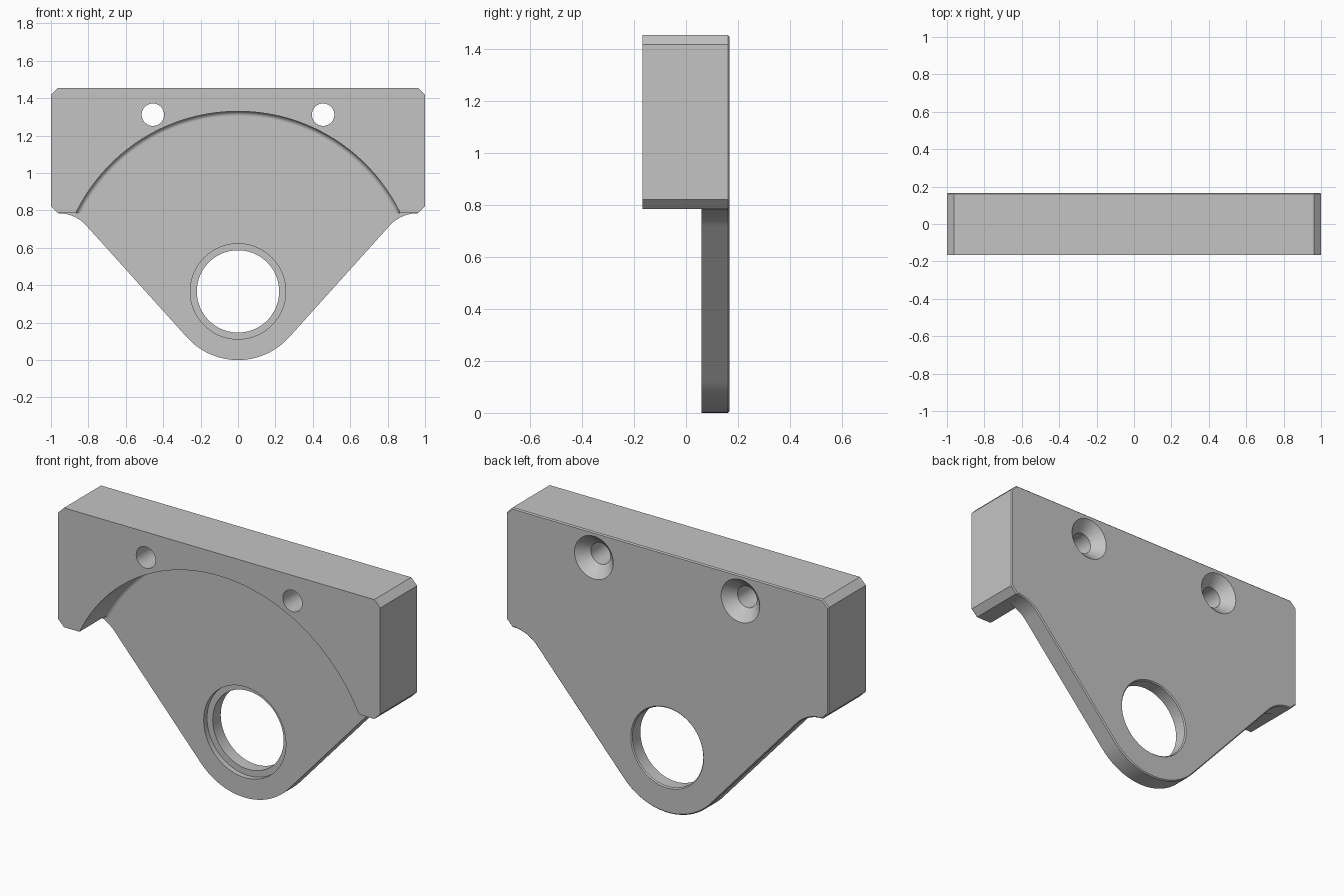
import bpy, bmesh, math

if "Cube" in bpy.data.objects:
    bpy.data.objects.remove(bpy.data.objects["Cube"])

FRONT, FACE, BACK = -0.167, 0.06, 0.167   # block front, plate front, common back
BORE_Z, TIP_R = 0.367, 0.367              # bore centre height, rounded tip radius
BLOCK_Z, TOP_Z, CH = 0.785, 1.455, 0.037  # block underside, top, corner chamfer

grey = bpy.data.materials.new("plain grey")
grey.diffuse_color = (0.55, 0.55, 0.55, 1)
grey.use_nodes = True
grey.node_tree.nodes["Principled BSDF"].inputs["Base Color"].default_value = grey.diffuse_color


def make_object(name, bm):
    bmesh.ops.recalc_face_normals(bm, faces=bm.faces)
    mesh = bpy.data.meshes.new(name)
    bm.to_mesh(mesh)
    bm.free()
    obj = bpy.data.objects.new(name, mesh)
    bpy.context.collection.objects.link(obj)
    mesh.materials.append(grey)
    return obj


def lathe(name, x, z, profile, n):
    """Solid of revolution about a y axis through (x, z); profile is (radius, y)."""
    bm = bmesh.new()
    rings = []
    for r, y in profile:
        rings.append([bm.verts.new((x + r * math.cos(2 * math.pi * i / n), y,
                                    z + r * math.sin(2 * math.pi * i / n)))
                      for i in range(n)])
    for a, b in zip(rings, rings[1:]):
        for i in range(n):
            j = (i + 1) % n
            bm.faces.new((a[i], a[j], b[j], b[i]))
    bm.faces.new(rings[0])
    bm.faces.new(rings[-1])
    return make_object(name, bm)


# Right half of the outline, from the tip up to the top edge
slope = math.radians(48)
half = []
for i in range(17):                       # rounded tip
    a = slope * i / 16
    half.append((TIP_R * math.sin(a), BORE_Z - TIP_R * math.cos(a)))
tx, tz = half[-1]
r = 0.2                                   # concave blend into the block underside
corner_x = tx + (BLOCK_Z - tz) / math.tan(slope)
cx = corner_x + r * math.tan(slope / 2)
for i in range(13):
    a = slope * (1 - i / 12)
    half.append((cx - r * math.sin(a), BLOCK_Z - r + r * math.cos(a)))
half += [(1 - CH, BLOCK_Z), (1, BLOCK_Z + CH), (1, TOP_Z - CH), (1 - CH, TOP_Z)]
outline = half + [(-x, z) for x, z in reversed(half[1:])]

# Bracket body, extruded front to back with a fine chamfer on the back rim
bm = bmesh.new()
front = bm.faces.new([bm.verts.new((x, FRONT, z)) for x, z in outline])
ext = bmesh.ops.extrude_face_region(bm, geom=[front], use_keep_orig=True)
back_verts = [g for g in ext["geom"] if isinstance(g, bmesh.types.BMVert)]
bmesh.ops.translate(bm, verts=back_verts, vec=(0, BACK - FRONT, 0))
rim = [e for e in bm.edges if all(abs(v.co.y - BACK) < 1e-5 for v in e.verts)]
bmesh.ops.bevel(bm, geom=rim, offset=0.006, segments=1, affect='EDGES')
bracket = make_object("bracket_body", bm)

# Curved recess with a small fillet at its floor
R, f = 0.963, 0.025
profile = [(R, -0.4)]
for i in range(7):
    a = math.pi / 2 * i / 6
    profile.append((R - f + f * math.cos(a), FACE - f + f * math.sin(a)))
cutters = [lathe("recess_cutter", 0, BORE_Z, profile, 160)]

# Clearance below the block, in front of the plate
bm = bmesh.new()
bmesh.ops.create_cube(bm, size=1)
for v in bm.verts:
    v.co = (v.co.x * 3, FACE if v.co.y > 0 else -0.4, BLOCK_Z if v.co.z > 0 else -0.3)
cutters.append(make_object("clearance_cutter", bm))

# Bore with a shallow front counterbore and a fine back chamfer
cutters.append(lathe("bore_cutter", 0, BORE_Z, [
    (0.255, -0.1), (0.255, FACE + 0.03), (0.22, FACE + 0.03),
    (0.22, BACK - 0.006), (0.226, BACK), (0.226, BACK + 0.1)], 96))

# Screw holes, countersunk from the back
for side in (-1, 1):
    cutters.append(lathe("screw_hole_cutter", side * 0.455, 1.312, [
        (0.06, -0.4), (0.06, BACK - 0.06), (0.12, BACK), (0.12, BACK + 0.1)], 48))

bpy.context.view_layer.objects.active = bracket
for cutter in cutters:
    cutter.hide_render = True
    mod = bracket.modifiers.new("cut", 'BOOLEAN')
    mod.operation = 'DIFFERENCE'
    mod.solver = 'EXACT'
    mod.object = cutter
    bpy.ops.object.modifier_apply(modifier=mod.name)
    bpy.data.objects.remove(cutter, do_unlink=True)

# Smooth curved walls, crisp edges
bpy.ops.object.select_all(action='DESELECT')
bracket.select_set(True)
bpy.ops.object.shade_smooth_by_angle(angle=math.radians(25))
weighted = bracket.modifiers.new("flat_face_normals", 'WEIGHTED_NORMAL')
weighted.keep_sharp = True
